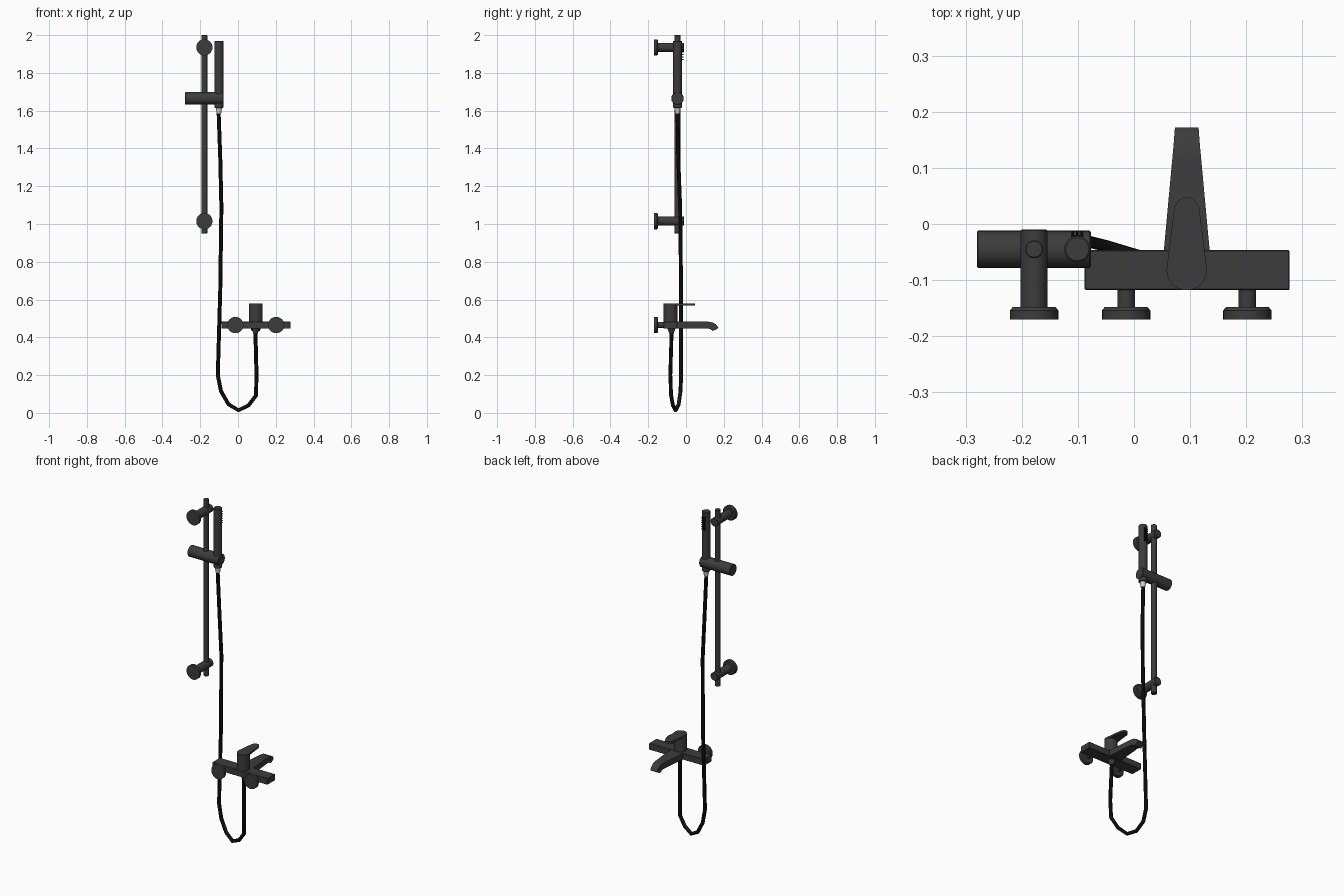
import bpy, bmesh, math
from mathutils import Vector

if "Cube" in bpy.data.objects:
    bpy.data.objects.remove(bpy.data.objects["Cube"])


def material(name, rgb):
    m = bpy.data.materials.new(name)
    m.diffuse_color = (*rgb, 1)
    m.use_nodes = True
    m.node_tree.nodes["Principled BSDF"].inputs["Base Color"].default_value = m.diffuse_color
    return m


DARK = material("matte charcoal", (0.045, 0.045, 0.045))
BLACK = material("hose black", (0.008, 0.008, 0.008))
LIGHT = material("light metal", (0.6, 0.6, 0.6))


def finish(name, bm, mat):
    bmesh.ops.recalc_face_normals(bm, faces=bm.faces)
    me = bpy.data.meshes.new(name)
    bm.to_mesh(me)
    bm.free()
    ob = bpy.data.objects.new(name, me)
    bpy.context.collection.objects.link(ob)
    me.materials.append(mat)
    bpy.ops.object.select_all(action='DESELECT')
    bpy.context.view_layer.objects.active = ob
    ob.select_set(True)
    bpy.ops.object.shade_smooth_by_angle(angle=math.radians(35))
    return ob


def turned(name, start, axis, profile, mat=DARK, n=32):
    """Solid of revolution: profile is (distance along axis, radius)."""
    bm = bmesh.new()
    q = Vector((0, 0, 1)).rotation_difference(Vector(axis))
    rings = []
    for d, r in profile:
        rings.append([bm.verts.new(Vector(start) + q @ Vector(
            (r * math.cos(2 * math.pi * i / n), r * math.sin(2 * math.pi * i / n), d)))
            for i in range(n)])
    for a, b in zip(rings, rings[1:]):
        for i in range(n):
            j = (i + 1) % n
            bm.faces.new((a[i], a[j], b[j], b[i]))
    bm.faces.new(rings[0])
    bm.faces.new(rings[-1])
    return finish(name, bm, mat)


def rod(name, start, axis, length, r, mat=DARK, c=0.002, n=32):
    return turned(name, start, axis,
                  [(0, r - c), (c, r), (length - c, r), (length, r - c)], mat, n)


RX, RY = -0.178, -0.045      # rail position
HX = -0.101                  # hand shower position
MX, MY = 0.094, -0.082       # mixer centre
FLANGE = [(0, 0.043), (0.016, 0.043), (0.022, 0.038)]

# Slide rail with two wall brackets
rod("slide_rail", (RX, RY, 0.95), (0, 0, 1), 1.05, 0.016)
for label, z in (("lower", 1.015), ("upper", 1.935)):
    turned(label + "_rail_flange", (RX, -0.17, z), (0, 1, 0), FLANGE)
    rod(label + "_rail_post", (RX, -0.15, z), (0, 1, 0), 0.14, 0.024)

# Sliding holder
rod("slider", (-0.28, RY, 1.665), (1, 0, 0), 0.203, 0.033)

# Hand shower with spray plate, nozzles and hose connector
rod("hand_shower", (HX, RY, 1.615), (0, 0, 1), 0.355, 0.0235, c=0.003)
bm = bmesh.new()
bmesh.ops.create_cube(bm, size=1)
for v in bm.verts:
    v.co = Vector((HX + v.co.x * 0.022, -0.024 + v.co.y * 0.008, 1.905 + v.co.z * 0.085))
finish("spray_plate", bm, BLACK)
for row in range(6):
    for col in (-1, 0, 1):
        rod(f"nozzle_{row}_{col + 1}", (HX + col * 0.008, -0.021, 1.872 + row * 0.013),
            (0, 1, 0), 0.008, 0.0025, BLACK, 0.0005, 8)
turned("hose_connector", (HX, RY, 1.585), (0, 0, 1), [(0, 0.012), (0.035, 0.017)], LIGHT)

# Hose
path = [(HX - 0.002, -0.045, 1.60), (-0.094, -0.041, 1.35), (-0.088, -0.031, 1.09),
        (-0.094, -0.026, 0.65), (-0.107, -0.026, 0.20), (-0.09, -0.029, 0.115),
        (-0.05, -0.039, 0.045), (0.003, -0.055, 0.014), (0.056, -0.069, 0.04),
        (0.095, -0.079, 0.092), (0.098, -0.083, 0.20), (0.092, -0.076, 0.435)]
cu = bpy.data.curves.new("hose", 'CURVE')
cu.dimensions = '3D'
cu.bevel_depth = 0.0105
cu.bevel_resolution = 3
cu.use_fill_caps = True
sp = cu.splines.new('POLY')
sp.points.add(len(path) - 1)
for p, co in zip(sp.points, path):
    p.co = (*co, 1)
hose = bpy.data.objects.new("hose", cu)
bpy.context.collection.objects.link(hose)
cu.materials.append(BLACK)
bpy.ops.object.select_all(action='DESELECT')
bpy.context.view_layer.objects.active = hose
hose.select_set(True)
bpy.ops.object.convert(target='MESH')
bpy.ops.object.shade_smooth_by_angle(angle=math.radians(35))

# Mixer body bar
bm = bmesh.new()
bmesh.ops.create_cube(bm, size=1)
for v in bm.verts:
    v.co = Vector((0.0945 + v.co.x * 0.365, MY + v.co.y * 0.072, 0.465 + v.co.z * 0.038))
bmesh.ops.bevel(bm, geom=list(bm.edges), offset=0.002, segments=1, affect='EDGES')
finish("mixer_body", bm, DARK)

# Wall connections of the mixer
for label, s in (("left", -1), ("right", 1)):
    x = MX + s * 0.108
    turned(label + "_mixer_flange", (x, -0.17, 0.465), (0, 1, 0), FLANGE)
    rod(label + "_mixer_post", (x, -0.15, 0.465), (0, 1, 0), 0.04, 0.0155)

# Spout: side profile (y, z), narrowing towards the tip
side = [(-0.06, 0.483), (0.115, 0.483), (0.14, 0.479), (0.158, 0.469), (0.172, 0.451),
        (0.160, 0.442), (0.142, 0.434), (0.131, 0.442), (0.115, 0.448), (-0.06, 0.448)]


def half_width(y):
    pts = [(-0.06, 0.042), (0.05, 0.032), (0.14, 0.0235), (0.18, 0.0205)]
    for (a, u), (b, w) in zip(pts, pts[1:]):
        if y <= b:
            return u + (w - u) * (y - a) / (b - a)
    return pts[-1][1]


bm = bmesh.new()
L, R = [[bm.verts.new((MX + s * half_width(y), y, z)) for y, z in side] for s in (-1, 1)]
n = len(side)
for i in range(n):
    j = (i + 1) % n
    bm.faces.new((L[i], L[j], R[j], R[i]))
for i in range(n // 2):        # side walls as strips
    for V in (L, R):
        if i < n // 2 - 1:
            bm.faces.new((V[i], V[i + 1], V[n - 2 - i], V[n - 1 - i]))
finish("spout", bm, DARK)

# Handle cartridge and lever plate
rod("handle_base", (MX, MY, 0.48), (0, 0, 1), 0.09, 0.036)
outline = []
for k in range(17):            # wide round end over the cartridge
    a = math.pi + math.pi * k / 16
    outline.append((MX + 0.036 * math.cos(a), MY + 0.036 * math.sin(a)))
for k in range(13):            # narrow round end
    a = math.pi * k / 12
    outline.append((MX + 0.024 * math.cos(a), 0.016 + 0.032 * math.sin(a)))
bm = bmesh.new()
lo, hi = [[bm.verts.new((x, y, z)) for x, y in outline] for z in (0.568, 0.579)]
bm.faces.new(lo)
bm.faces.new(hi)
for i in range(len(lo)):
    j = (i + 1) % len(lo)
    bm.faces.new((lo[i], lo[j], hi[j], hi[i]))
finish("lever", bm, DARK)

# Hose outlet under the mixer
turned("hose_outlet", (MX - 0.001, -0.077, 0.42), (0, 0, 1),
       [(0, 0.012), (0.012, 0.015), (0.03, 0.023)])
